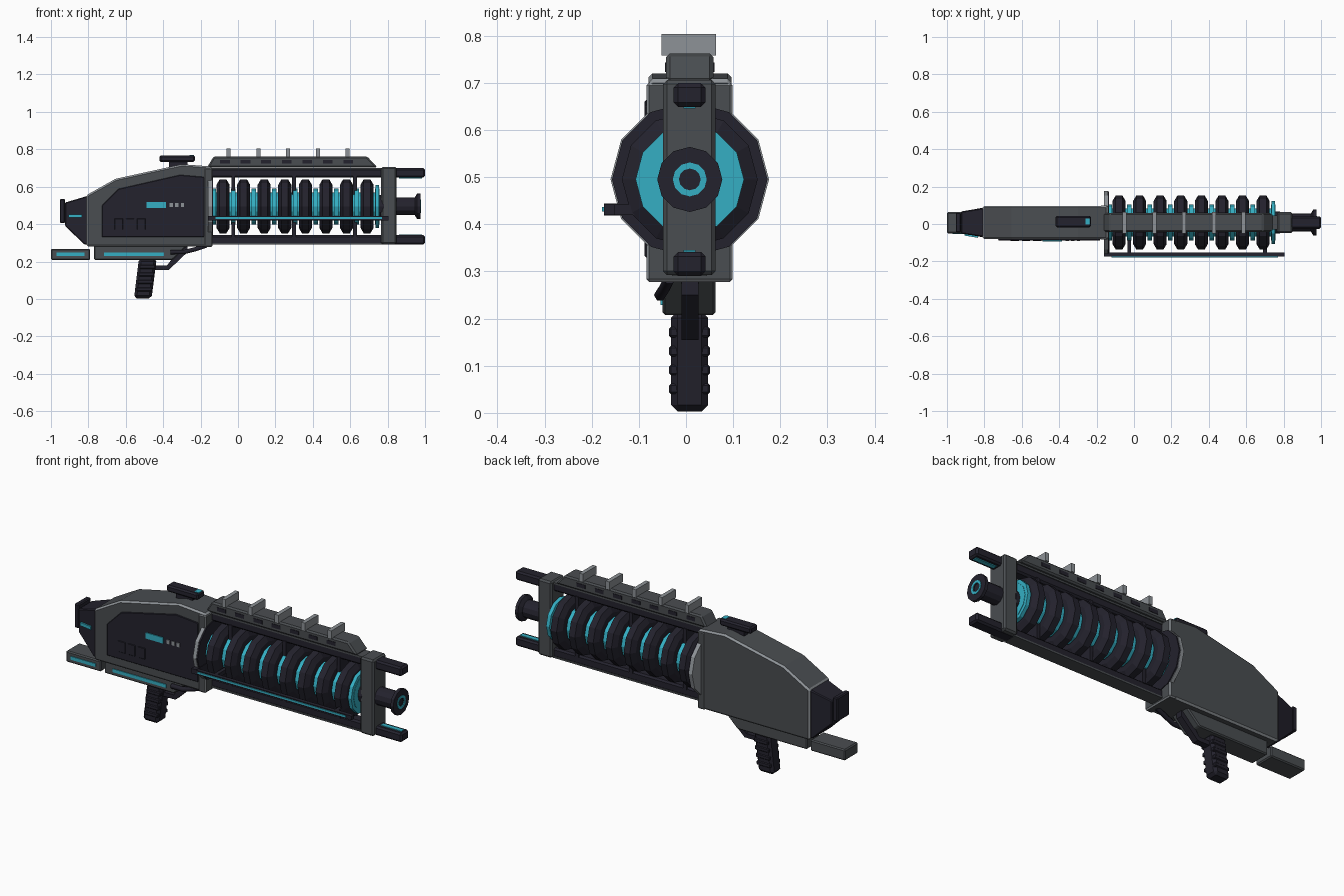
import bpy, bmesh, math
from mathutils import Vector

cube = bpy.data.objects.get("Cube")
if cube:
    bpy.data.objects.remove(cube)

CY, CZ = 0.008, 0.495   # barrel axis


def material(name, r, g, b):
    m = bpy.data.materials.new(name)
    m.use_nodes = True
    m.diffuse_color = (r, g, b, 1)
    node = next(n for n in m.node_tree.nodes if n.type == 'BSDF_PRINCIPLED')
    node.inputs["Base Color"].default_value = (r, g, b, 1)
    node.inputs["Roughness"].default_value = 0.6
    return m


DARK = material("dark navy", 0.017, 0.016, 0.026)
GREY = material("gunmetal grey", 0.068, 0.075, 0.082)
LIGHT = material("light grey", 0.27, 0.29, 0.31)
CYAN = material("glowing cyan", 0.035, 0.43, 0.55)


def finish(name, bm, mat, bevel=0, edge=None):
    bmesh.ops.recalc_face_normals(bm, faces=bm.faces)
    mesh = bpy.data.meshes.new(name)
    bm.to_mesh(mesh)
    bm.free()
    ob = bpy.data.objects.new(name, mesh)
    bpy.context.collection.objects.link(ob)
    mesh.materials.append(mat)
    mesh.materials.append(edge or mat)
    if bevel:
        mod = ob.modifiers.new("chamfer", 'BEVEL')
        mod.width, mod.segments, mod.material = bevel, 1, 1
        mod.limit_method = 'ANGLE'
        mod.angle_limit = math.radians(25)
    return ob


def prism(name, pts, y0, y1, mat, bevel=0, edge=None):
    """Side outline in x and z, extruded across y."""
    bm = bmesh.new()
    face = bm.faces.new([bm.verts.new((x, y0, z)) for x, z in pts])
    out = bmesh.ops.extrude_face_region(bm, geom=[face])
    moved = [v for v in out["geom"] if isinstance(v, bmesh.types.BMVert)]
    bmesh.ops.translate(bm, verts=moved, vec=(0, y1 - y0, 0))
    return finish(name, bm, mat, bevel, edge)


def box(name, x0, x1, y0, y1, z0, z1, mat, bevel=0, edge=None):
    return prism(name, [(x0, z0), (x1, z0), (x1, z1), (x0, z1)], y0, y1, mat, bevel, edge)


def lathe(name, profile, mat, sides=12):
    """Closed (x, radius) profile spun around the barrel axis."""
    bm = bmesh.new()
    rings = []
    for i in range(sides):
        a = math.tau * i / sides
        rings.append([bm.verts.new((x, CY + r * math.cos(a), CZ + r * math.sin(a))) for x, r in profile])
    n = len(profile)
    for i, ring in enumerate(rings):
        nxt = rings[(i + 1) % sides]
        for j in range(n):
            k = (j + 1) % n
            bm.faces.new((ring[j], ring[k], nxt[k], nxt[j]))
    bmesh.ops.remove_doubles(bm, verts=bm.verts, dist=1e-5)
    return finish(name, bm, mat)


def disc(name, x0, x1, r, mat, sides=12):
    return lathe(name, [(x0, 0), (x0, r), (x1, r), (x1, 0)], mat, sides)


def pipe(name, pts, radius, mat):
    cu = bpy.data.curves.new(name, 'CURVE')
    cu.dimensions = '3D'
    cu.bevel_depth, cu.bevel_resolution, cu.use_fill_caps = radius, 1, True
    sp = cu.splines.new('POLY')
    sp.points.add(len(pts) - 1)
    for p, co in zip(sp.points, pts):
        p.co = (*co, 1)
    ob = bpy.data.objects.new(name, cu)
    bpy.context.collection.objects.link(ob)
    cu.materials.append(mat)


# Receiver with a recessed-looking dark side panel
prism("receiver", [(-.81, .28), (-.14, .28), (-.14, .708), (-.3, .72), (-.655, .642), (-.81, .555)],
      -.08, .097, GREY, .009, LIGHT)
box("receiver_collar", -.18, -.137, -.084, .099, .278, .7, GREY, .006, LIGHT)
prism("side_panel", [(-.727, .33), (-.18, .33), (-.18, .652), (-.31, .663), (-.64, .588), (-.727, .5)],
      -.088, -.08, DARK, .003)
box("panel_display", -.49, -.385, -.093, -.086, .487, .519, CYAN)
for i in range(3):
    x = -.366 + .03 * i
    box("panel_indicator", x, x + .018, -.092, -.086, .492, .514, LIGHT)
    x = -.66 + .06 * i
    box("panel_button", x, x + .045, -.091, -.086, .37, .43, DARK, .002)

# Tapered rear cap
cap = prism("rear_cap", [(-.925, .39), (-.82, .29), (-.80, .29), (-.80, .552), (-.925, .515)],
            -.07, .086, DARK, .005)
for v in cap.data.vertices:
    if v.co.x < -.9:
        v.co.y = CY + (v.co.y - CY) * .75
box("rear_cap_plate", -.953, -.925, -.045, .06, .405, .535, DARK, .005)
light = box("rear_cap_light", -.905, -.835, -.074, -.06, .434, .452, CYAN)
for v in light.data.vertices:
    v.co.y += .012 if v.co.x < -.87 else 0

# Lower stock blocks with light strips
box("stock_rear", -1, -.79, -.05, .063, .208, .268, GREY, .006)
prism("stock_front", [(-.77, .208), (-.35, .208), (-.27, .285), (-.77, .285)], -.05, .063, GREY, .006)
for x0, x1 in ((-.97, -.82), (-.717, -.395)):
    box("stock_light", x0, x1, -.054, -.049, .229, .247, CYAN)

# Grip, trigger guard and hose
prism("grip", [(-.556, .003), (-.462, .003), (-.435, .215), (-.53, .215)], -.032, .047, DARK, .014)
for i in range(4):
    z = .04 + .04 * i
    x = -.548 + .13 * z
    box("grip_rib", x, x + .085, -.036, .051, z, z + .022, DARK, .004)
prism("trigger_guard", [(-.45, .155), (-.37, .155), (-.27, .25), (-.27, .285), (-.3, .285), (-.38, .178), (-.45, .178)],
      -.01, .026, DARK)
pipe("hose", [(-.36, -.055, .25), (-.29, -.055, .25), (-.23, -.045, .265), (-.17, -.035, .285)], .013, DARK)

# Sight
box("sight_mount", -.37, -.27, -.005, .03, .69, .74, DARK)
box("sight", -.42, -.23, -.018, .044, .732, .768, DARK, .008)
box("sight_light", -.26, -.234, -.004, .03, .766, .77, CYAN)

# Energy core, coils and backing disc
disc("backing_rim", -.16, -.14, .168, LIGHT)
disc("backing_disc", -.14, -.133, .165, DARK)
disc("core", -.14, .74, .075, CYAN, 16)
for i in range(8):
    x = -.08 + .11 * i
    lathe("coil", [(x - .035, .07), (x - .035, .115), (x - .018, .144),
                   (x + .018, .144), (x + .035, .115), (x + .035, .07)], DARK)
    disc("core_ring", x + .043, x + .067, .096, CYAN)
disc("core_ring_rear", -.133, -.118, .096, CYAN)
disc("core_end", .735, .755, .115, CYAN)
disc("core_hub", .75, .78, .06, DARK)

# Rails above and below, mirrored about the barrel axis
for side, label in ((1, "upper"), (-1, "lower")):
    def span(a, b):
        return sorted((CZ + side * a, CZ + side * b))
    box(label + "_rail", -.15, 1, -.026, .041, *span(.154, .204), DARK, .009)
    box(label + "_rail_trim", -.14, .77, -.03, .045, *span(.196, .205), GREY)
    box(label + "_rail_light", .86, .985, -.005, .02, *span(.15, .156), CYAN)
for i in range(3):
    x = -.025 + .325 * i
    box("rail_strut", x - .01, x + .01, -.03, .046, .33, .66, DARK)

# Front bracket and muzzle
box("front_bracket", .765, .848, -.049, .063, .292, .706, GREY, .009)
disc("muzzle_neck", .84, .96, .047, DARK)
lathe("muzzle_flange", [(.945, .02), (.945, .047), (.958, .069), (.975, .069), (.975, .02)], DARK)
lathe("muzzle_ring", [(.97, .023), (.97, .036), (.978, .036), (.978, .023)], CYAN)
disc("muzzle_bore", .9, .972, .024, DARK)

# Top shroud with vents and cooling fins
prism("top_shroud", [(-.165, .703), (.745, .703), (.69, .762), (-.13, .762)], -.042, .058, GREY, .008)
for i in range(7):
    x = -.07 + .11 * i
    for y in (-.0445, .0545):
        box("shroud_vent", x - .026, x + .026, y, y + .006, .723, .743, DARK)
for i in range(5):
    x = -.05 + .159 * i
    box("cooling_fin", x - .011, x + .011, -.052, .064, .758, .803, LIGHT)

# Side conduit with light strip
box("side_conduit", -.137, .805, -.174, -.152, .42, .442, DARK)
box("conduit_light", -.12, .77, -.178, -.173, .427, .437, CYAN)
for x in (-.025, .7):
    box("conduit_bracket", x - .01, x + .01, -.16, -.06, .42, .442, DARK)
box("conduit_anchor", -.16, -.13, -.174, -.08, .418, .444, DARK)
